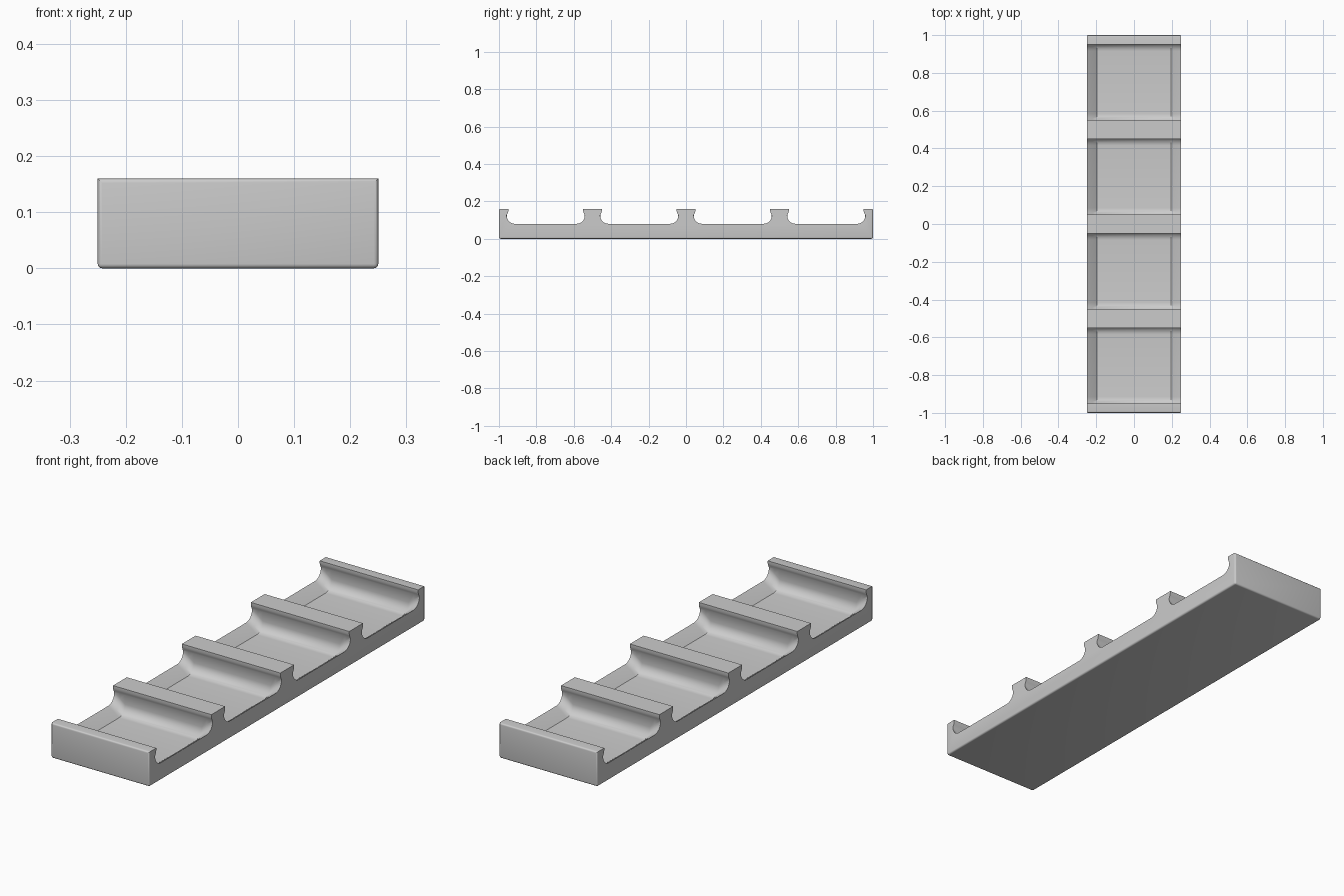
import bpy
import bmesh
import math

cube = bpy.data.objects.get("Cube")
if cube:
    bpy.data.objects.remove(cube, do_unlink=True)

HALF_W, TOP, LIP, FLOOR = 0.25, 0.16, 0.08, 0.04
BAYS = [-0.75, -0.25, 0.25, 0.75]
RADIUS = 0.045


def bay_half(floor):
    """Undercut wall from the rim down, then a rounded foot onto the floor."""
    pts = [(0.2, TOP), (0.2, 0.148), (0.203, 0.138), (0.207, 0.129)]
    for i in range(9):
        a = math.pi / 2 * i / 8
        pts.append((0.165 + 0.044 * math.cos(a),
                    floor + RADIUS * (1 - math.sin(a))))
    return pts


def section(floor):
    """Closed outline of the tray along its length."""
    half = bay_half(floor)
    pts = [(-1, 0), (-1, TOP)]
    for c in BAYS:
        pts += [(c - y, z) for y, z in half]
        pts += [(c + y, z) for y, z in reversed(half)]
    return pts + [(1, TOP), (1, 0)]


# Loft the outline across the width, with the floor rising to the side lips
stations = [(-HALF_W, LIP), (-0.22, 0.06), (-0.195, FLOOR),
            (0.195, FLOOR), (0.22, 0.06), (HALF_W, LIP)]
bm = bmesh.new()
rings = [[bm.verts.new((x, y, z)) for y, z in section(f)] for x, f in stations]
n = len(rings[0])
for a, b in zip(rings, rings[1:]):
    for i in range(n):
        j = (i + 1) % n
        bm.faces.new((a[i], a[j], b[j], b[i]))
bm.faces.new(rings[0])
bm.faces.new(rings[-1])
bmesh.ops.recalc_face_normals(bm, faces=bm.faces)
bmesh.ops.dissolve_limit(bm, angle_limit=0.002, verts=bm.verts, edges=bm.edges)


# Soften the base rim and the four upright corners
def outer_edge(e):
    p, q = (v.co for v in e.verts)
    base = max(p.z, q.z) < 0.001
    upright = all(abs(v.y) > 0.999 and abs(v.x) > HALF_W - 0.001 for v in (p, q))
    return base or upright


bmesh.ops.bevel(bm, geom=[e for e in bm.edges if outer_edge(e)], offset=0.008,
                segments=4, profile=0.5, affect='EDGES')
bmesh.ops.recalc_face_normals(bm, faces=bm.faces)

mesh = bpy.data.meshes.new("tray")
bm.to_mesh(mesh)
bm.free()
tray = bpy.data.objects.new("tray", mesh)
bpy.context.collection.objects.link(tray)

# Plain grey material
grey = bpy.data.materials.new("light_grey")
grey.use_nodes = True
color = (0.6, 0.6, 0.6, 1)
grey.diffuse_color = color
grey.node_tree.nodes["Principled BSDF"].inputs["Base Color"].default_value = color
mesh.materials.append(grey)

bpy.context.view_layer.objects.active = tray
tray.select_set(True)
bpy.ops.object.shade_smooth_by_angle(angle=math.radians(32))
